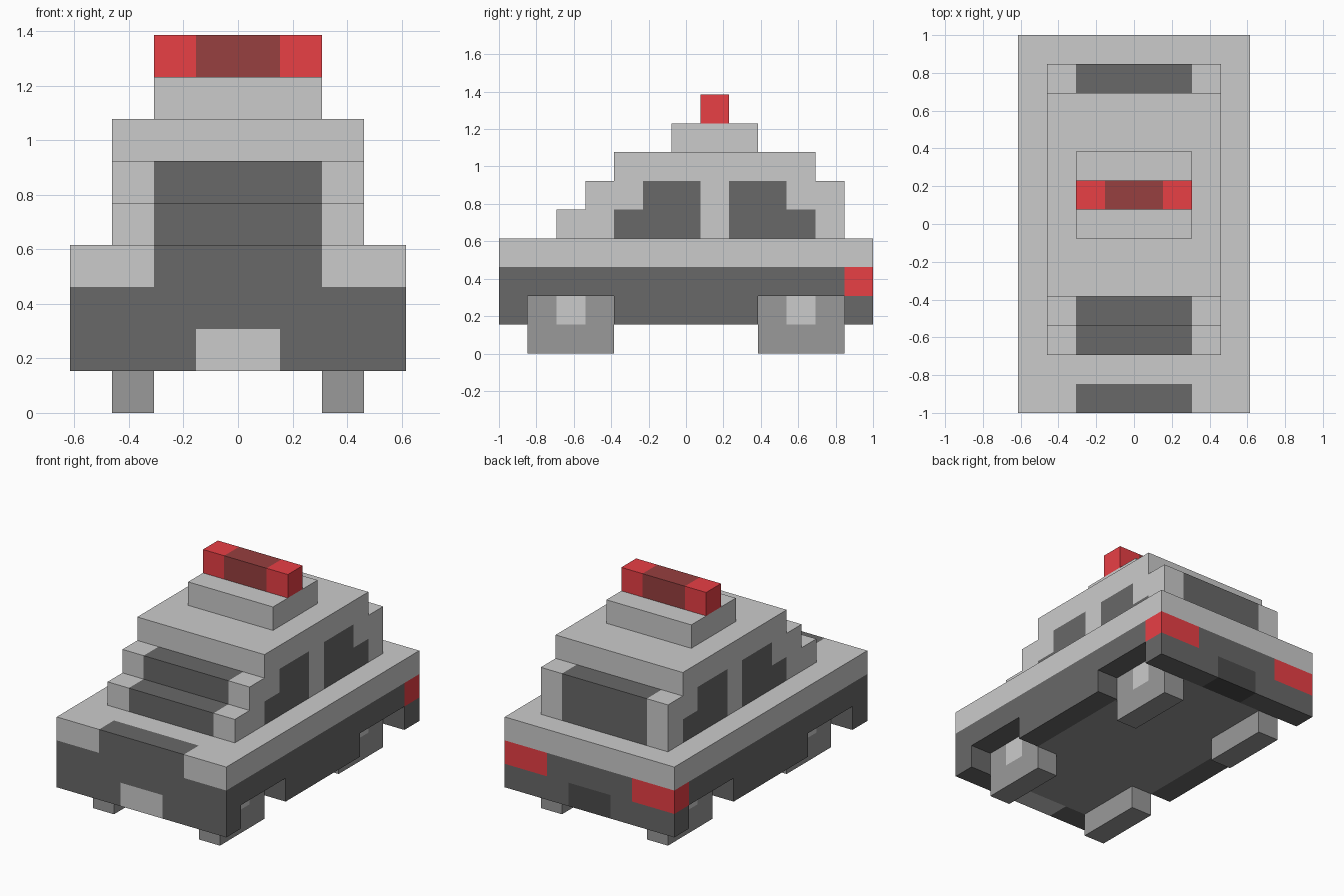
import bpy, bmesh

if "Cube" in bpy.data.objects:
    bpy.data.objects.remove(bpy.data.objects["Cube"])

U = 2 / 13  # one block of the model


def material(name, rgb):
    m = bpy.data.materials.new(name)
    m.diffuse_color = (*rgb, 1)
    m.use_nodes = True
    m.node_tree.nodes["Principled BSDF"].inputs["Base Color"].default_value = m.diffuse_color
    return m


BODY = material("body_grey", (0.69, 0.69, 0.69))
BLACK = material("black", (0.14, 0.14, 0.14))
DEEP = material("deep_black", (0.07, 0.07, 0.07))
TYRE = material("tyre_grey", (0.32, 0.32, 0.32))
HUB = material("hub_grey", (0.60, 0.60, 0.60))
RED = material("red", (0.81, 0.05, 0.06))
DARK_RED = material("dark_red", (0.31, 0.05, 0.05))


def part(name, mat, middle=(), sides=()):
    """Join boxes (x0, x1, y0, y1, z0, z1 in blocks, y counted from the front).
    'sides' boxes are also mirrored across x = 0."""
    boxes = list(middle) + list(sides)
    boxes += [(-b[1], -b[0], *b[2:]) for b in sides]
    bm = bmesh.new()
    for x0, x1, y0, y1, z0, z1 in boxes:
        verts = bmesh.ops.create_cube(bm, size=1)["verts"]
        bmesh.ops.scale(bm, verts=verts,
                        vec=((x1 - x0) * U, (y1 - y0) * U, (z1 - z0) * U))
        bmesh.ops.translate(bm, verts=verts,
                            vec=((x0 + x1) / 2 * U, (y0 + y1) / 2 * U - 1, (z0 + z1) / 2 * U))
    mesh = bpy.data.meshes.new(name)
    bm.to_mesh(mesh)
    bm.free()
    mesh.materials.append(mat)
    bpy.context.collection.objects.link(bpy.data.objects.new(name, mesh))


# Wheels with hubs, set back inside the arches
for name, y in (("front", 1), ("rear", 9)):
    part(name + "_wheels", TYRE, sides=[(2, 3, y, y + 3, 0, 1),
                                        (2, 3, y, y + 1, 1, 2),
                                        (2, 3, y + 2, y + 3, 1, 2)])
    part(name + "_hubs", HUB, sides=[(2, 3, y + 1, y + 2, 1, 2)])

# Lower body: floor, black skirt with wheel arches, bumpers
part("floor", TYRE, [(-2, 2, 1, 12, 1, 2)], [(2, 3, 4, 9, 1, 2)])
part("skirt", BLACK,
     [(-4, 4, 0, 12, 2, 3), (-2, 2, 12, 13, 2, 3)],
     [(3, 4, 4, 9, 1, 2), (1, 4, 0, 1, 1, 2), (1, 4, 12, 13, 1, 2)])
part("front_plate", BODY, [(-1, 1, 0, 1, 1, 2)])
part("rear_plate", DEEP, [(-1, 1, 12, 13, 1, 2)])
part("tail_lights", RED, sides=[(2, 4, 12, 13, 2, 3)])

# Upper body deck and black nose panel
part("deck", BODY, [(-4, 4, 1, 13, 3, 4)], [(2, 4, 0, 1, 3, 4)])
part("nose_panel", BLACK, [(-2, 2, 0, 1, 3, 4)])

# Cabin: pillars, windows, roof
part("pillars", BODY, sides=[
    (2, 3, 2, 4, 4, 5), (2, 3, 3, 5, 5, 6),
    (2, 3, 7, 8, 4, 6),
    (2, 3, 11, 12, 4, 5), (2, 3, 10, 12, 5, 6)])
part("windscreen", BLACK, [(-2, 2, 2, 3, 4, 5), (-2, 2, 3, 4, 5, 6)])
part("rear_window", BLACK, [(-2, 2, 11, 12, 4, 6)])
part("side_windows", BLACK, sides=[
    (2, 3, 4, 7, 4, 5), (2, 3, 5, 7, 5, 6),
    (2, 3, 8, 11, 4, 5), (2, 3, 8, 10, 5, 6)])
part("roof", BODY, [(-3, 3, 4, 11, 6, 7)])

# Roof light bar on its plinth
part("light_plinth", BODY, [(-2, 2, 6, 9, 7, 8)])
part("light_bar_centre", DARK_RED, [(-1, 1, 7, 8, 8, 9)])
part("light_bar_ends", RED, sides=[(1, 2, 7, 8, 8, 9)])
